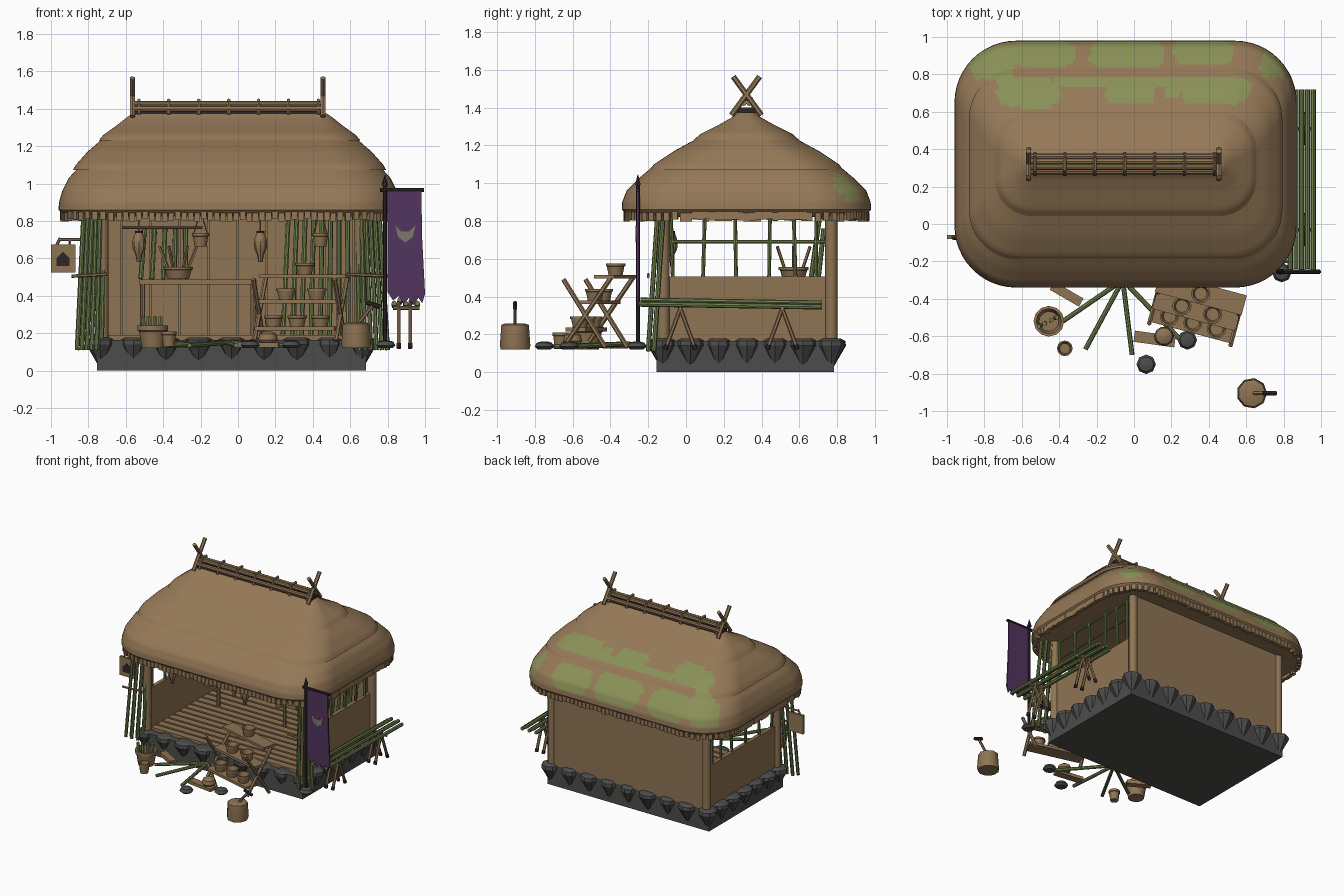
import bpy, bmesh, math, random
from mathutils import Vector, Matrix

if "Cube" in bpy.data.objects:
    bpy.data.objects.remove(bpy.data.objects["Cube"])

random.seed(4)

def mat(name, r, g, b):
    m = bpy.data.materials.new(name)
    m.diffuse_color = (r, g, b, 1)
    m.use_nodes = True
    m.node_tree.nodes["Principled BSDF"].inputs["Base Color"].default_value = m.diffuse_color
    return m

THATCH = mat("thatch", 0.30, 0.19, 0.095)
WOOD = mat("wood", 0.275, 0.175, 0.088)
BAMBOO = mat("green bamboo", 0.16, 0.22, 0.075)
MOSS = mat("moss", 0.25, 0.28, 0.095)
STONE = mat("stone", 0.075, 0.073, 0.072)
PURPLE = mat("purple cloth", 0.085, 0.035, 0.115)
DARK = mat("dark wood", 0.03, 0.018, 0.022)
GREY = mat("emblem grey", 0.2, 0.19, 0.16)

def make(name, bm, *mats, smooth=False):
    bmesh.ops.recalc_face_normals(bm, faces=bm.faces)
    me = bpy.data.meshes.new(name)
    bm.to_mesh(me)
    bm.free()
    for m in mats:
        me.materials.append(m)
    ob = bpy.data.objects.new(name, me)
    bpy.context.collection.objects.link(ob)
    if smooth:
        bpy.ops.object.select_all(action='DESELECT')
        ob.select_set(True)
        bpy.context.view_layer.objects.active = ob
        bpy.ops.object.shade_smooth_by_angle(angle=math.radians(40))
    return ob

def rods(name, pairs, r, m, n=8):
    """Straight poles between pairs of points, as one object."""
    bm = bmesh.new()
    for a, b in pairs:
        a, b = Vector(a), Vector(b)
        d = b - a
        mx = Matrix.Translation((a + b) / 2) @ d.to_track_quat('Z', 'Y').to_matrix().to_4x4()
        bmesh.ops.create_cone(bm, cap_ends=True, segments=n, radius1=r, radius2=r, depth=d.length, matrix=mx)
    return make(name, bm, m, smooth=True)

def boxes(name, items, m, frame=Matrix()):
    """Boxes given as (x0, x1, y0, y1, z0, z1), as one object."""
    bm = bmesh.new()
    for x0, x1, y0, y1, z0, z1 in items:
        mx = frame @ Matrix.Translation(((x0 + x1) / 2, (y0 + y1) / 2, (z0 + z1) / 2)) \
            @ Matrix.Diagonal((x1 - x0, y1 - y0, z1 - z0, 1))
        bmesh.ops.create_cube(bm, size=1, matrix=mx)
    return make(name, bm, m)

def loft(bm, rings):
    rows = [[bm.verts.new(p) for p in ring] for ring in rings]
    for a, b in zip(rows, rows[1:]):
        for i in range(len(a)):
            j = (i + 1) % len(a)
            bm.faces.new((a[i], a[j], b[j], b[i]))
    bm.faces.new(rows[0])
    bm.faces.new(rows[-1])

def lathe(name, loc, profile, m, n=12):
    bm = bmesh.new()
    x, y, z = loc
    loft(bm, [[(x + r * math.cos(i * math.tau / n), y + r * math.sin(i * math.tau / n), z + h)
               for i in range(n)] for r, h in profile])
    return make(name, bm, m, smooth=True)

def pot(name, loc, r, h):
    return lathe(name, loc, [(.72 * r, 0), (.9 * r, .75 * h), (r, .78 * h), (r, h), (.82 * r, h), (.65 * r, .4 * h)], WOOD)

def plate(name, pts, y, t, m):
    """Flat outline in x-z, extruded along y."""
    bm = bmesh.new()
    loft(bm, [[(x, yy, z) for x, z in pts] for yy in (y - t / 2, y + t / 2)])
    return make(name, bm, m)

def round_rect(hw, hy, r, z, cx=-0.045, cy=0.32, nx=56, ny=32, nc=12):
    r = min(r, hw, hy)
    pts = []
    for k, (sx, sy) in enumerate([(1, 1), (-1, 1), (-1, -1), (1, -1)]):
        for i in range(nc + 1):
            a = (k + i / nc) * math.pi / 2
            pts.append(Vector((cx + sx * (hw - r) + r * math.cos(a), cy + sy * (hy - r) + r * math.sin(a), z)))
        seg = ny if k % 2 else nx      # straight run to the next corner
        nsx, nsy = [(-1, 1), (-1, -1), (1, -1), (1, 1)][k]
        a = (k + 1) * math.pi / 2
        end = Vector((cx + nsx * (hw - r) + r * math.cos(a), cy + nsy * (hy - r) + r * math.sin(a), z))
        start = pts[-1].copy()
        pts += [start.lerp(end, i / seg) for i in range(1, seg)]
    return pts

# Thatched roof: three overlapping layers, moss on the back slope
PROFILE = [(.84, .74, .48, .2), (.825, .88, .625, .29), (.86, .915, .66, .33), (.90, .912, .658, .33),
           (.96, .895, .635, .31), (1.03, .86, .565, .29), (1.085, .81, .50, .26), (1.072, .838, .512, .27),
           (1.10, .822, .49, .25), (1.17, .76, .385, .22), (1.235, .685, .265, .2), (1.23, .70, .278, .2),
           (1.26, .675, .245, .17), (1.31, .605, .145, .12), (1.35, .555, .075, .07), (1.375, .52, .045, .04)]
rings = []
for p, q in zip(PROFILE, PROFILE[1:]):
    for i in range(4):
        t = i / 4
        z, hw, hy, r = [a + (b - a) * t for a, b in zip(p, q)]
        rings.append(round_rect(hw, hy, r, z))
rings.append(round_rect(.52, .045, .04, 1.375))
bm = bmesh.new()
loft(bm, rings)
MOSS_SPOTS = [(-.76, .86, .12, .095), (-.49, .91, .17, .07), (-.04, .905, .2, .075), (.37, .915, .16, .065),
              (.74, .85, .06, .065), (-.56, .70, .17, .075), (.1, .755, .53, .03), (-.02, .705, .13, .07),
              (.2, .72, .04, .06), (.43, .705, .18, .065)]
for f in bm.faces:
    c = f.calc_center_median()
    if c.z > .9 and any(((c.x - x) / a) ** 4 + ((c.y - y) / b) ** 4 < 1 for x, y, a, b in MOSS_SPOTS):
        f.material_index = 1
make("thatched_roof", bm, THATCH, MOSS, smooth=True)

# Straw fringe under the eave
bm = bmesh.new()
edge = round_rect(.89, .635, .3, .825, nx=34, ny=22, nc=11)
for i, p in enumerate(edge):
    d = edge[(i + 1) % len(edge)] - edge[i - 1]
    mx = Matrix.Translation(p + Vector((0, 0, random.uniform(-.006, .008)))) \
        @ Matrix.Rotation(math.atan2(d.y, d.x), 4, 'Z') @ Matrix.Diagonal((.03, .03, .045, 1))
    bmesh.ops.create_cube(bm, size=1, matrix=mx)
make("straw_fringe", bm, THATCH)

# Ridge: dark core, poles, ties and crossed end sticks
boxes("ridge_core", [(-.56, .46, .275, .365, 1.35, 1.40)], DARK)
rods("ridge_poles", [((-.56, .32 + d, z), (.46, .32 + d, z)) for d, z in
                     [(-.04, 1.40), (-.015, 1.425), (.015, 1.425), (.04, 1.40)]], .016, WOOD)
ties = [-.53 + i * .16 for i in range(7)]
rods("ridge_ties", [p for x in ties for p in
                    [((x, .265, 1.37), (x, .29, 1.435)), ((x, .285, 1.445), (x, .355, 1.445)),
                     ((x, .375, 1.37), (x, .35, 1.435))]], .01, WOOD, 6)
rods("crossed_ridge_sticks", [((x, .32 - s * .08, 1.36), (x, .32 + s * .07, 1.565))
                              for x in (-.565, .455) for s in (-1, 1)], .015, WOOD, 6)

# Stone base with pointed stones round the rim
boxes("stone_base", [(-.755, .685, -.155, .785, 0, .165)], STONE)
spots = [(-.735 + i * 1.4 / 8, y) for i in range(9) for y in (-.125, .77)]
spots += [(x, -.125 + i * .895 / 6) for i in range(1, 6) for x in (-.735, .665)]
bm = bmesh.new()
for x, y in spots:
    r = random.uniform(.065, .078)
    n = 8
    loft(bm, [[(x + k * r * math.cos(i * math.tau / n), y + k * r * math.sin(i * math.tau / n), z)
               for i in range(n)] for k, z in [(.1, .02), (.55, .08), (1, .14), (.95, .165), (.6, .178)]])
make("rim_stones", bm, STONE)

# Floor planks, walls and posts
boxes("floor_planks", [(-.72, .65, -.1 + i * .072, -.1 + i * .072 + .055, .16, .19) for i in range(12)], WOOD)
boxes("back_wall", [(-.72, .65, .755, .785, .165, .86)], WOOD)
boxes("wall_battens", [(x, x + .012, .742, .757, .18, .84) for x in [-.63 + i * .155 for i in range(9)]], WOOD)
boxes("side_half_walls", [(x - .015, x + .015, -.12, .77, .165, .505) for x in (-.715, .645)], WOOD)
rods("corner_posts", [((x, y, .15), (x, y, .87)) for x in (-.725, .655) for y in (-.12, .77)], .033, WOOD, 10)

# Bamboo window bars and rails
bars, rails = [], []
for x in (-.715, .645):
    bars += [((x, y, .49), (x, y + d, .85)) for y, d in
             [(-.07, -.01), (.09, .01), (.265, -.005), (.44, .005), (.58, -.01), (.69, 0)]]
    rails += [((x, -.12, .69), (x, .76, .69)), ((x, -.12, .83), (x, .76, .83))]
rods("window_bars", bars, .01, BAMBOO)
rods("window_rails", rails, .008, BAMBOO)

# Bamboo bundles at the front corners and inside
rods("left_bamboo_bundle", [((-.86 + i * .026, -.20 + .03 * (i % 2), .11), (-.825 + i * .022, -.15 + .03 * (i % 2), .84))
                            for i in range(6)], .013, BAMBOO)
rods("right_bamboo_bundle", [((.80 - i * .03, -.20 + .03 * (i % 2), .11), (.755 - i * .024, -.15 + .03 * (i % 2), .84))
                             for i in range(6)], .013, BAMBOO)
rods("bundle_ties", [((-.89, -.2, .505), (-.70, -.2, .515)), ((.58, -.2, .515), (.82, -.2, .505))], .009, WOOD, 6)
rods("inside_bamboo", [((.24 + i * .05, .62, .19), (.27 + i * .045, .71, .84)) for i in range(8)] +
     [((-.52 + i * .06, .70, .49), (-.5 + i * .055, .73, .76)) for i in range(5)], .013, BAMBOO)

# Counter with a planted basket
boxes("counter_top", [(-.53, .10, .46, .70, .46, .488)], WOOD)
rods("counter_legs", [((x, y, .18), (x, y, .46)) for x in (-.51, .08) for y in (.48, .68)], .014, WOOD)
pot("counter_basket", (-.32, .57, .49), .08, .065)
rods("basket_spikes", [((-.32 + .04 * math.cos(a), .57 + .04 * math.sin(a), .51),
                        (-.32 + .1 * math.cos(a), .57 + .1 * math.sin(a), .665))
                       for a in [i * math.tau / 6 for i in range(6)]], .009, WOOD, 5)

# Hanging rail, lanterns and pots
rods("hanging_rail", [((-.62, -.08, .765), (-.19, -.08, .765))], .008, WOOD)
for x, z in ((-.53, .60), (.12, .60)):
    lathe("lantern", (x, -.08, z), [(.012, -.02), (.018, .02), (.033, .05), (.036, .08), (.03, .115), (.016, .14)], WOOD, 8)
    lathe("lantern_cap", (x, -.08, z + .135), [(.022, 0), (.022, .012)], DARK, 8)
for x in (-.2, .44):
    pot("hanging_pot", (x, -.1, .665), .045, .07)
rods("hanging_cords", [((x, -.08, .73), (x, -.08, .85)) for x in (-.53, .12)] +
     [((x + d, -.1, .72), (x, -.1, .85)) for x in (-.2, .44) for d in (-.04, .04)], .004, WOOD, 5)

# Stepped display rack with pots
R = Matrix.Translation((.335, -.455, 0)) @ Matrix.Rotation(math.radians(-15), 4, 'Z')
boxes("rack_shelves", [(-.22, .22, -.13, -.02, .215, .235), (-.23, .23, -.06, .05, .36, .38),
                       (-.24, .24, .03, .14, .495, .515)], WOOD, R)
rods("rack_legs", [(R @ Vector((x, a, z)), R @ Vector((x, b, w))) for x in (-.225, .225)
                   for a, z, b, w in [(-.14, .49, .09, .13), (-.12, .16, .12, .5)]], .013, WOOD, 6)
for x, y, z in [(-.13, -.075, .235), (0, -.075, .235), (.13, -.075, .235), (-.08, -.005, .38), (.09, -.005, .38), (0, .085, .515)]:
    pot("rack_pot", R @ Vector((x, y, z)), .052, .06)

# Goods on the ground in front
rods("loose_bamboo", [((-.06, -.30, .15), p) for p in
                      [(-.38, -.52, .135), (-.26, -.67, .135), (-.01, -.70, .135), (.25, -.62, .135)]], .013, BAMBOO)
pot("planter", (-.455, -.52, .12), .082, .12)
rods("planter_shoots", [((-.455 + d, -.52 + .5 * d, .17), (-.455 + 1.2 * d, -.52 + .6 * d, .29))
                        for d in (-.045, -.02, .01, .035)], .012, BAMBOO, 6)
pot("tipped_cup", (-.37, -.665, .13), .042, .08)
boxes("ground_plank", [(-.09, .09, -.025, .025, .125, .155)], WOOD,
      Matrix.Translation((-.36, -.375, 0)) @ Matrix.Rotation(math.radians(-30), 4, 'Z'))
boxes("ground_tray", [(-.11, .11, -.03, .03, .125, .15)], WOOD,
      Matrix.Translation((.11, -.615, 0)) @ Matrix.Rotation(math.radians(-8), 4, 'Z'))
lathe("round_basket", (.16, -.6, .14), [(.035, 0), (.052, .025), (.045, .055), (.02, .07)], WOOD, 10)
for x, y in ((.285, -.62), (.065, -.75), (.79, -.26)):
    lathe("ground_stone", (x, y, .12), [(.035, 0), (.052, .015), (.04, .035), (.015, .042)], STONE, 8)

# Chopping block with a mallet
lathe("chopping_block", (.63, -.905, .12), [(.078, 0), (.082, .02), (.074, .13), (.05, .138)], WOOD, 9)
rods("mallet_handle", [((.64, -.905, .25), (.725, -.905, .355))], .01, WOOD, 6)
rods("mallet_head", [((.69, -.905, .365), (.76, -.905, .34))], .013, DARK, 6)

# Banner on a pole
rods("banner_pole", [((.785, -.255, .13), (.785, -.255, 1.0)), ((.76, -.255, .965), (.995, -.255, .965))], .011, DARK)
lathe("banner_finial", (.785, -.255, .99), [(.018, 0), (.012, .02), (.002, .055)], DARK, 6)
plate("banner_cloth", [(.80, .96), (.98, .96), (.985, .7), (1.0, .41), (.985, .36), (.965, .39), (.94, .35),
                       (.915, .39), (.885, .355), (.86, .40), (.83, .375), (.80, .42)], -.255, .012, PURPLE)
plate("banner_ornament", [(.842, .775), (.872, .745), (.918, .745), (.948, .775), (.935, .715), (.895, .685), (.855, .715)],
      -.264, .006, GREY)

# Hanging sign at the left front corner
boxes("sign_board", [(-1.0, -.87, -.08, -.06, .525, .675)], WOOD)
rods("sign_arm", [((-.96, -.07, .70), (-.72, -.07, .70)), ((-.97, -.07, .67), (-.95, -.07, .71)),
                  ((-.90, -.07, .67), (-.90, -.07, .71))], .008, WOOD, 6)
plate("sign_house_shape", [(-.97, .56), (-.90, .56), (-.90, .60), (-.935, .635), (-.97, .60)], -.082, .006, DARK)

# Bamboo stack on trestles at the right side
rods("stacked_bamboo", [((.835 + i * .031, -.25 + .01 * (i % 2), .36 + .02 * (i % 2)),
                         (.835 + i * .031, .72, .345 + .02 * (i % 2))) for i in range(5)], .014, BAMBOO)
legs = [((x, y - s * .012, .37), (x, y + s * .08, .12)) for y in (-.03, .51) for x in (.86, .92) for s in (-1, 1)]
rods("trestle_legs", legs, .011, WOOD, 6)
rods("trestle_feet", [(Vector(a).lerp(Vector(b), .9), b) for a, b in legs], .0135, DARK, 6)
rods("trestle_bars", [((.83, y, .335), (.97, y, .335)) for y in (-.03, .51)], .011, WOOD, 6)
